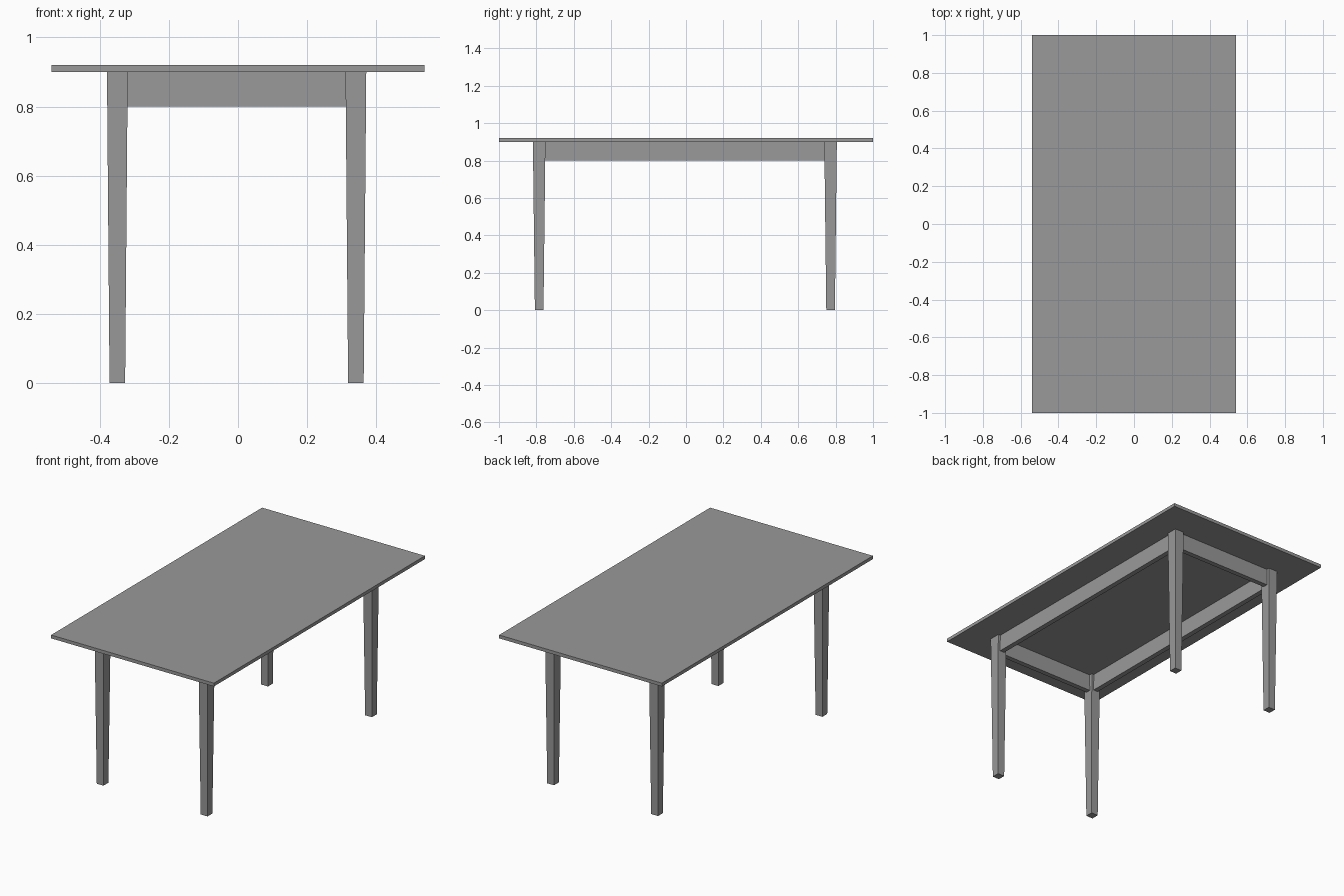
import bpy
import bmesh

cube = bpy.data.objects.get("Cube")
if cube:
    bpy.data.objects.remove(cube, do_unlink=True)

grey = bpy.data.materials.new("plain_grey")
grey.use_nodes = True
colour = (0.32, 0.32, 0.32, 1)
grey.diffuse_color = colour
grey.node_tree.nodes["Principled BSDF"].inputs["Base Color"].default_value = colour


def block(name, centre, size, z0, z1, foot=None):
    """Upright block; foot gives the bottom size when it tapers."""
    foot = foot or size
    bm = bmesh.new()
    bmesh.ops.create_cube(bm, size=1)
    for v in bm.verts:
        top = v.co.z > 0
        w, d = size if top else foot
        v.co = (v.co.x * w, v.co.y * d, z1 if top else z0)
    mesh = bpy.data.meshes.new(name)
    bm.to_mesh(mesh)
    bm.free()
    mesh.materials.append(grey)
    obj = bpy.data.objects.new(name, mesh)
    obj.location = (*centre, 0)
    bpy.context.collection.objects.link(obj)
    return obj


TOP_Z, APRON_Z, HEIGHT = 0.9, 0.8, 0.92
MID_X, MID_Y = -0.004, -0.006      # the frame sits slightly off centre
LEG_X, LEG_Y = 0.345, 0.779        # leg centres from the frame middle
THICK = 0.03

# Table top
block("table_top", (0, 0), (1.08, 2.0), TOP_Z, HEIGHT)

# Tapered legs
for sx, side in ((-1, "right"), (1, "left")):
    for sy, end in ((-1, "front"), (1, "back")):
        block(f"{end}_{side}_leg", (MID_X + sx * LEG_X, MID_Y + sy * LEG_Y),
              (0.06, 0.067), 0, TOP_Z, foot=(0.045, 0.046))

# Apron rails between the legs
for sx, side in ((-1, "right"), (1, "left")):
    block(f"{side}_apron", (MID_X + sx * LEG_X, MID_Y),
          (THICK, 2 * LEG_Y - 0.04), APRON_Z, TOP_Z)
for sy, end in ((-1, "front"), (1, "back")):
    block(f"{end}_apron", (MID_X, MID_Y + sy * LEG_Y),
          (2 * LEG_X - 0.04, THICK), APRON_Z, TOP_Z)
